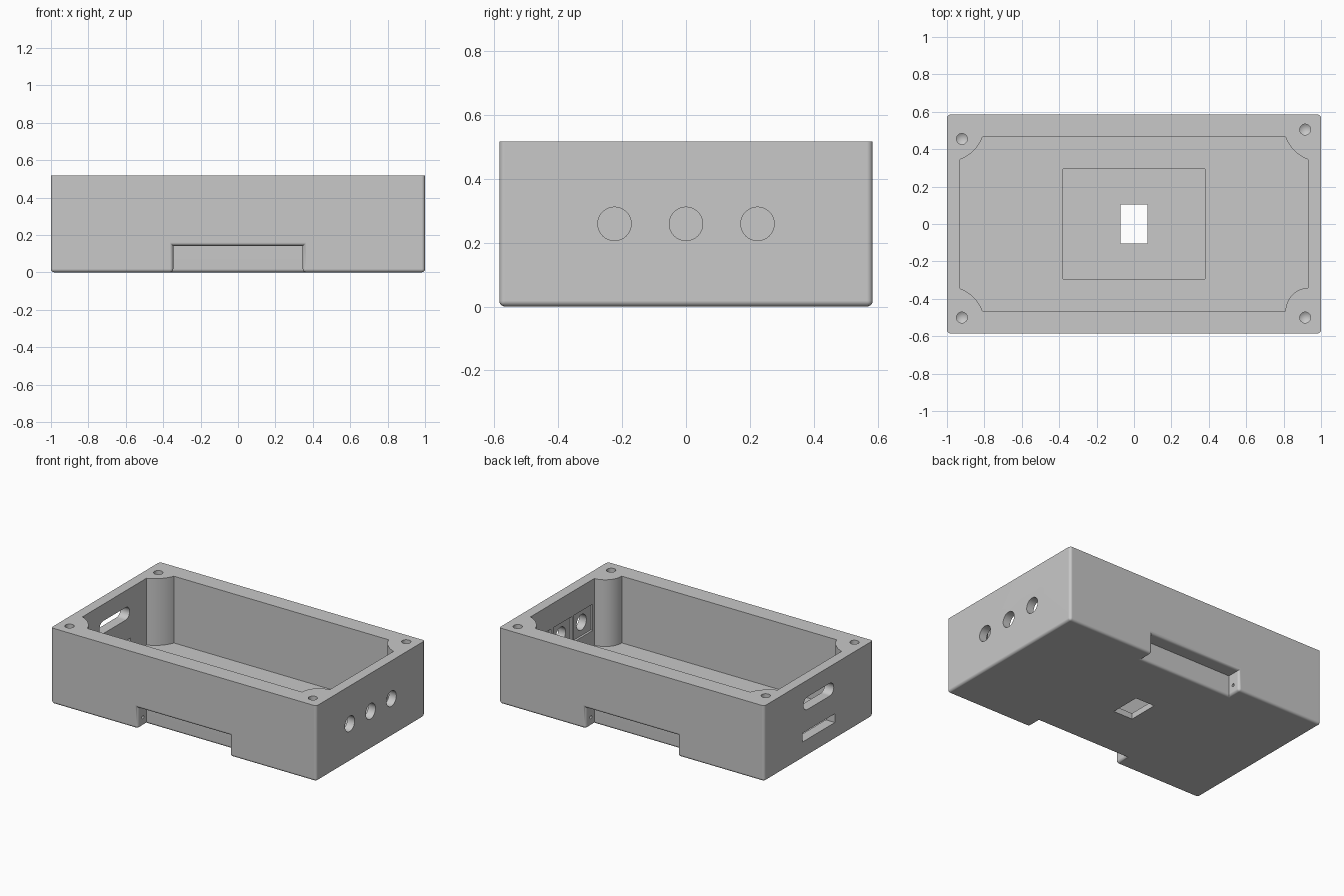
import bpy, bmesh
from math import atan2, cos, sin, pi, radians
from mathutils import Vector

cube = bpy.data.objects.get("Cube")
if cube:
    bpy.data.objects.remove(cube, do_unlink=True)

LENGTH, WIDTH, HEIGHT = 2.0, 1.17, 0.517
FLOOR = 0.062

grey = bpy.data.materials.new("plain grey")
grey.use_nodes = True
grey.diffuse_color = (0.58, 0.58, 0.58, 1)
grey.node_tree.nodes["Principled BSDF"].inputs["Base Color"].default_value = grey.diffuse_color


def prism(name, outline, axis, lo, hi, tip=0):
    """Extrude a 2D outline along x or z from lo to hi; tip adds a pointed lower end."""
    place = (lambda p, h: (h, p[0], p[1])) if axis == "x" else (lambda p, h: (p[0], p[1], h))
    bm = bmesh.new()
    base = bm.faces.new([bm.verts.new(place(p, lo)) for p in outline])
    top = bmesh.ops.extrude_face_region(bm, geom=[base])["geom"]
    shift = Vector(place((0, 0), hi - lo))
    bmesh.ops.translate(bm, vec=shift, verts=[v for v in top if isinstance(v, bmesh.types.BMVert)])
    if tip:
        lowest = min(bm.faces, key=lambda f: f.calc_center_median().z)
        bmesh.ops.poke(bm, faces=[lowest])["verts"][0].co.z -= tip
    bmesh.ops.recalc_face_normals(bm, faces=bm.faces)
    mesh = bpy.data.meshes.new(name)
    bm.to_mesh(mesh)
    bm.free()
    mesh.materials.append(grey)
    obj = bpy.data.objects.new(name, mesh)
    bpy.context.collection.objects.link(obj)
    return obj


def rect(cu, cv, hu, hv):
    return [(cu - hu, cv - hv), (cu + hu, cv - hv), (cu + hu, cv + hv), (cu - hu, cv + hv)]


def circle(cu, cv, r, n=32):
    return [(cu + r * cos(2 * pi * i / n), cv + r * sin(2 * pi * i / n)) for i in range(n)]


def slot(cu, cv, half, r, n=12):
    ends = []
    for side, start in ((1, -pi / 2), (-1, pi / 2)):
        ends += [(cu + side * (half - r) + r * cos(start + pi * i / n),
                  cv + r * sin(start + pi * i / n)) for i in range(n + 1)]
    return ends


def cavity_outline(n=12):
    """Rectangle whose corners are rounded inwards by the screw bosses."""
    points = []
    for sx, sy in ((1, 1), (-1, 1), (-1, -1), (1, -1)):
        big = (sx, sy) == (1, -1)
        cx, cy = (0.935, 0.466) if big else (1.0, 0.536)
        a = atan2(0.341 - cy, 0.93 - cx) % (2 * pi)
        b = atan2(0.466 - cy, 0.81 - cx) % (2 * pi)
        r = 0.125 if big else 0.203
        arc = [(sx * (cx + r * cos(a + (b - a) * i / n)),
                sy * (cy + r * sin(a + (b - a) * i / n))) for i in range(n + 1)]
        points += arc if sx * sy > 0 else arc[::-1]
    return points


def carve(obj, cutters):
    """Subtract the cutters one after another, then remove them."""
    for c in cutters:
        c.hide_render = True
        mod = obj.modifiers.new(c.name, "BOOLEAN")
        mod.operation, mod.solver, mod.object = "DIFFERENCE", "EXACT", c
    graph = bpy.context.evaluated_depsgraph_get()
    mesh = bpy.data.meshes.new_from_object(obj.evaluated_get(graph))
    obj.modifiers.clear()
    obj.data = mesh
    for c in cutters:
        bpy.data.objects.remove(c, do_unlink=True)


# Outer body, built too tall so that the rim stays sharp after trimming
body = prism("enclosure_body", rect(0, 0, LENGTH / 2, WIDTH / 2), "z", 0, HEIGHT + 0.2)

# Grip notches under the front and back
carve(body, [prism("notch", rect(0, s * WIDTH / 2, 0.346, 0.095), "z", -0.1, 0.142) for s in (-1, 1)])

# Round the outward edges
bm = bmesh.new()
bm.from_mesh(body.data)
bmesh.ops.remove_doubles(bm, verts=bm.verts, dist=0.0001)
bm.normal_update()
outward = [e for e in bm.edges if e.calc_face_angle_signed(0) > 1]
bmesh.ops.bevel(bm, geom=outward, offset=0.018, offset_type="OFFSET", segments=4,
                profile=0.5, affect="EDGES")
bm.to_mesh(body.data)
bm.free()

# Main hollow, floor recess and floor opening
cutters = [
    prism("top_trim", rect(0, 0, 1.2, 1), "z", HEIGHT, 1),
    prism("cavity", cavity_outline(), "z", FLOOR, 0.9),
    prism("floor_recess", rect(0, 0, 0.38, 0.295), "z", 0.04, 0.3),
    prism("floor_opening", rect(0, 0, 0.072, 0.105), "z", -0.1, 0.2),
]

# Three round holes with square pockets behind them
for y in (-0.224, 0, 0.224):
    cutters.append(prism("side_hole", circle(y, 0.259, 0.0525), "x", 0.8, 1.1))
    cutters.append(prism("side_pocket", rect(y, 0.259, 0.1, 0.09), "x", 0.85, 0.945))

# Slot and rectangular port on the other end
cutters.append(prism("end_slot", slot(0, 0.36, 0.163, 0.043), "x", -1.1, -0.8))
cutters.append(prism("end_port", rect(0, 0.145, 0.175, 0.03), "x", -1.1, -0.8))

# Screw holes in the rim, with pointed bottoms
for x, y in ((-0.92, 0.455), (0.915, 0.505), (-0.92, -0.5), (0.915, -0.5)):
    cutters.append(prism("screw_hole", circle(x, y, 0.029, 24), "z", 0.27, 0.6, tip=0.02))

# Small pin holes in the ends of the notches
for sx in (-1, 1):
    for sy in (-1, 1):
        lo, hi = sorted((sx * 0.3, sx * 0.42))
        cutters.append(prism("pin_hole", circle(sy * 0.53, 0.06, 0.01, 16), "x", lo, hi))

carve(body, cutters)

# Smooth curves, with the large faces kept flat
bpy.ops.object.select_all(action="DESELECT")
body.select_set(True)
bpy.context.view_layer.objects.active = body
bpy.ops.object.shade_smooth_by_angle(angle=radians(30))
flat = body.modifiers.new("flat_faces", "WEIGHTED_NORMAL")
flat.keep_sharp = True
